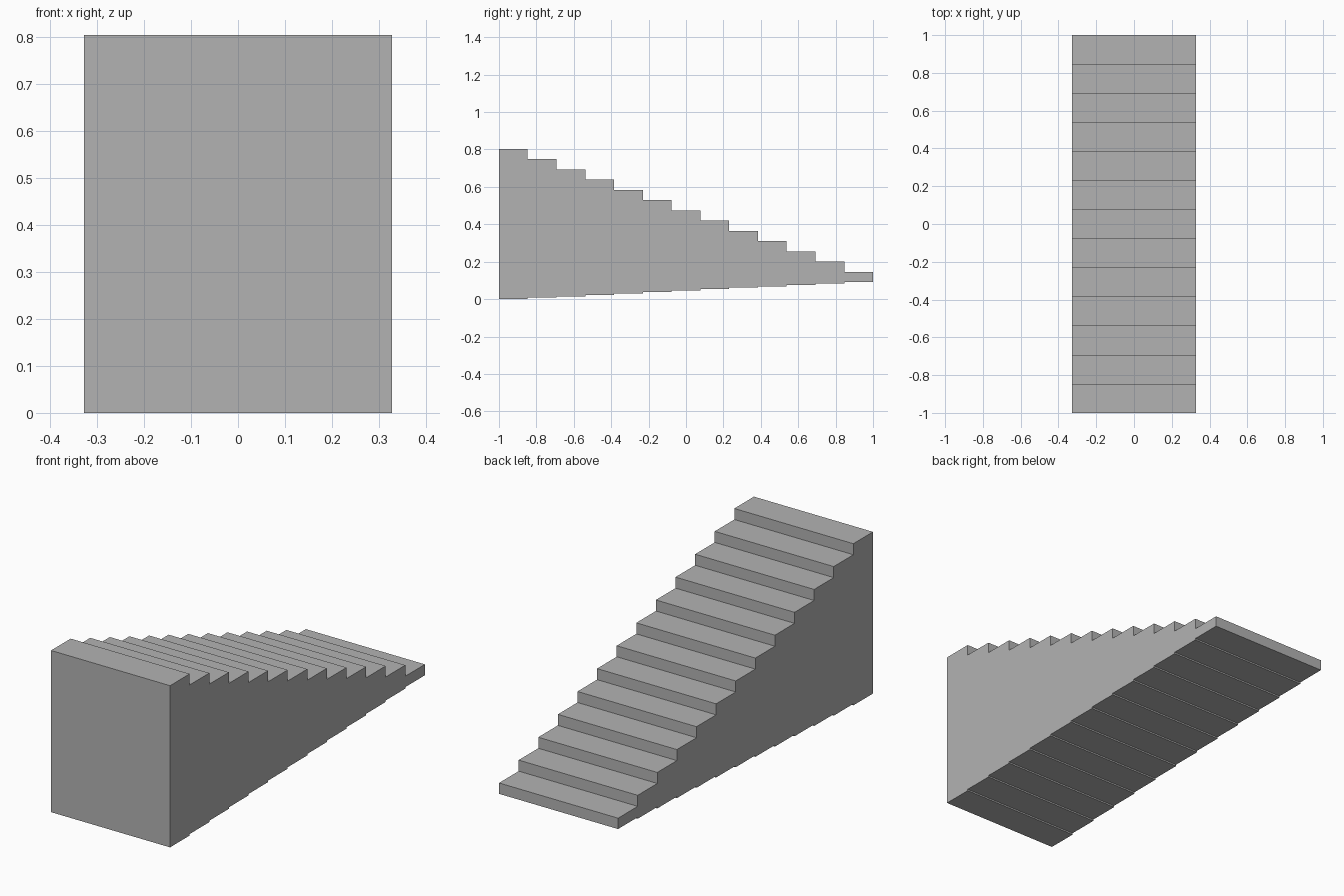
import bpy
import bmesh

if "Cube" in bpy.data.objects:
    bpy.data.objects.remove(bpy.data.objects["Cube"])

STEPS = 13
WIDTH = 0.654
DEPTH = 2.0 / STEPS
TOP_HIGH, TOP_LOW = 0.803, 0.145      # tread heights, first and last
UNDER_LOW, UNDER_HIGH = 0.0, 0.091    # underside heights, first and last


def stepped_line(z_first, z_last):
    """Two points per step, running from front to back."""
    points = []
    for i in range(STEPS):
        z = z_first + (z_last - z_first) * i / (STEPS - 1)
        y = -1 + i * DEPTH
        points += [(y, z), (y + DEPTH, z)]
    return points


# Closed side profile: stepped underside, then treads back to the front
profile = stepped_line(UNDER_LOW, UNDER_HIGH) + stepped_line(TOP_HIGH, TOP_LOW)[::-1]

# Extrude the profile across the width
bm = bmesh.new()
side = bm.faces.new([bm.verts.new((-WIDTH / 2, y, z)) for y, z in profile])
result = bmesh.ops.extrude_face_region(bm, geom=[side])
moved = [g for g in result["geom"] if isinstance(g, bmesh.types.BMVert)]
bmesh.ops.translate(bm, verts=moved, vec=(WIDTH, 0, 0))

bmesh.ops.recalc_face_normals(bm, faces=bm.faces[:])

mesh = bpy.data.meshes.new("staircase")
bm.to_mesh(mesh)
bm.free()

# Plain grey finish
grey = bpy.data.materials.new("grey")
grey.diffuse_color = (0.45, 0.45, 0.45, 1)
grey.use_nodes = True
grey.node_tree.nodes["Principled BSDF"].inputs["Base Color"].default_value = grey.diffuse_color
mesh.materials.append(grey)

staircase = bpy.data.objects.new("staircase", mesh)
bpy.context.collection.objects.link(staircase)
